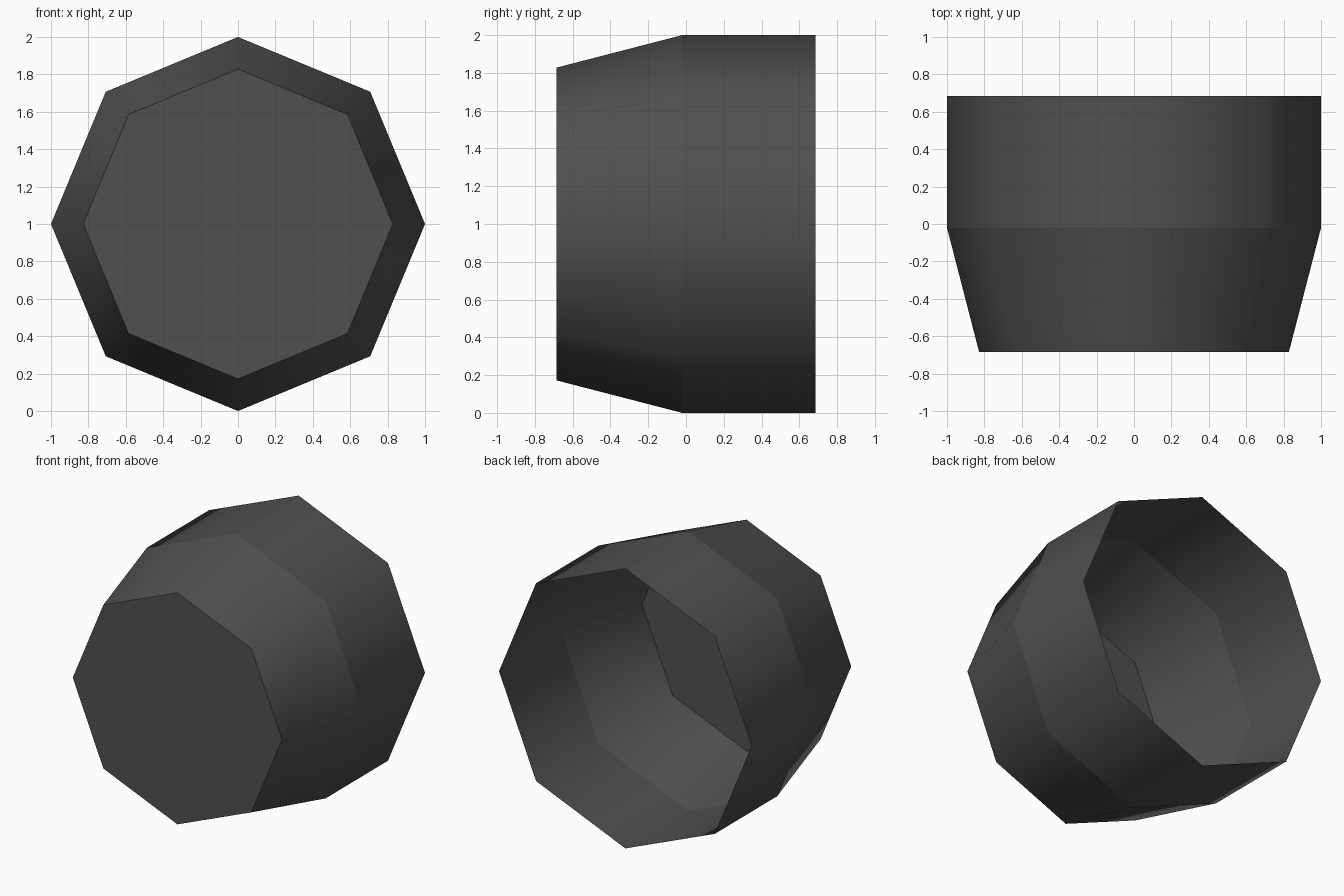
import bpy, bmesh, math

if "Cube" in bpy.data.objects:
    bpy.data.objects.remove(bpy.data.objects["Cube"])

SIDES = 8
# (y, radius) from the closed front to the open back
PROFILE = [(-0.685, 0.828), (-0.02, 1.0), (0.685, 1.0)]

mat = bpy.data.materials.new("charcoal_grey")
mat.diffuse_color = (0.08, 0.08, 0.08, 1)
mat.use_nodes = True
mat.node_tree.nodes["Principled BSDF"].inputs["Base Color"].default_value = mat.diffuse_color

bm = bmesh.new()
# octagonal rings around the y axis
rings = []
for y, r in PROFILE:
    angles = [2 * math.pi * i / SIDES for i in range(SIDES)]
    rings.append([bm.verts.new((r * math.cos(a), y, 1 + r * math.sin(a))) for a in angles])

# walls, smooth around the octagon
for a, b in zip(rings, rings[1:]):
    for i in range(SIDES):
        j = (i + 1) % SIDES
        bm.faces.new((a[i], a[j], b[j], b[i])).smooth = True

# flat front cap; the back stays open
bm.faces.new(rings[0])
bm.normal_update()
cap = [f for f in bm.faces if len(f.verts) == SIDES][0]
if cap.normal.y > 0:
    cap.normal_flip()
for f in bm.faces:
    c = f.calc_center_median()
    if f is not cap and f.normal.x * c.x + f.normal.z * (c.z - 1) < 0:
        f.normal_flip()

# crisp edges along each ring
for e in bm.edges:
    if abs(e.verts[0].co.y - e.verts[1].co.y) < 1e-5:
        e.smooth = False

mesh = bpy.data.meshes.new("octagonal_cup")
bm.to_mesh(mesh)
bm.free()
mesh.materials.append(mat)
cup = bpy.data.objects.new("octagonal_cup", mesh)
bpy.context.collection.objects.link(cup)
